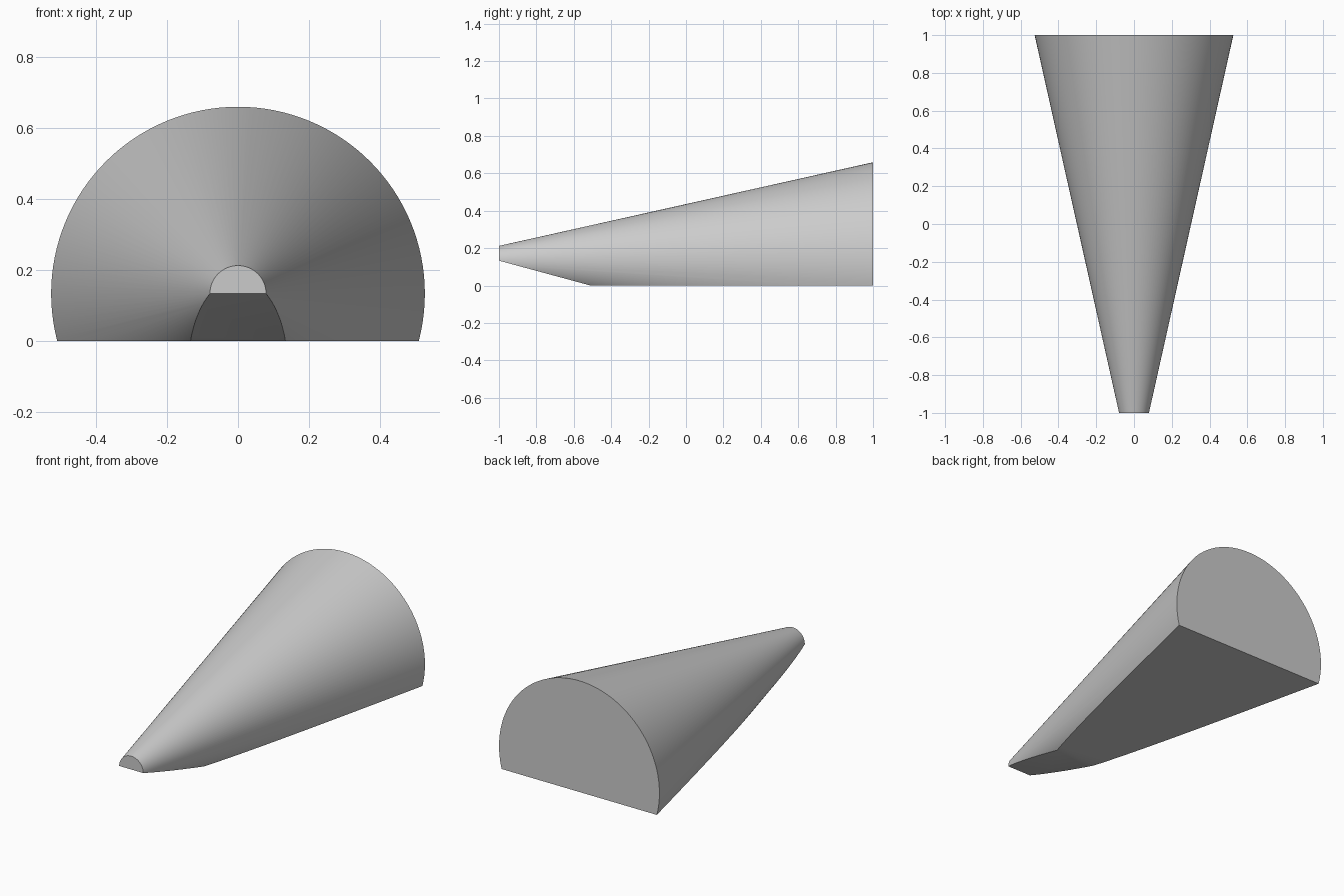
import bpy, bmesh, math
from mathutils import Matrix, Vector

if "Cube" in bpy.data.objects:
    bpy.data.objects.remove(bpy.data.objects["Cube"])

AXIS_Z = 0.133          # height of the cone axis
SLOPE_END_Y = -0.51     # where the sloped underside meets the flat base


def slice_off(bm, point, normal):
    # Remove everything on the normal's side and cap the opening
    geom = bm.verts[:] + bm.edges[:] + bm.faces[:]
    bmesh.ops.bisect_plane(bm, geom=geom, dist=1e-6, plane_co=point,
                           plane_no=Vector(normal).normalized(), clear_outer=True)
    rim = [e for e in bm.edges if e.is_boundary]
    bmesh.ops.holes_fill(bm, edges=rim, sides=0)


# Tapered body: truncated cone lying along y, narrow end at the front
bm = bmesh.new()
lay_down = Matrix.Translation((0, 0, AXIS_Z)) @ Matrix.Rotation(-math.pi / 2, 4, 'X')
bmesh.ops.create_cone(bm, cap_ends=True, segments=128, radius1=0.079,
                      radius2=0.526, depth=2, matrix=lay_down)

# Flat base, then the sloped underside below the tip
slice_off(bm, (0, 0, 0), (0, 0, -1))
slice_off(bm, (0, SLOPE_END_Y, 0), (0, -AXIS_Z, -(SLOPE_END_Y + 1)))
bmesh.ops.recalc_face_normals(bm, faces=bm.faces[:])

mesh = bpy.data.meshes.new("tapered_body")
bm.to_mesh(mesh)
bm.free()
body = bpy.data.objects.new("tapered_body", mesh)
bpy.context.collection.objects.link(body)

# Smooth cone side with crisp edges
bpy.context.view_layer.objects.active = body
body.select_set(True)
bpy.ops.object.shade_smooth_by_angle(angle=math.radians(20))
